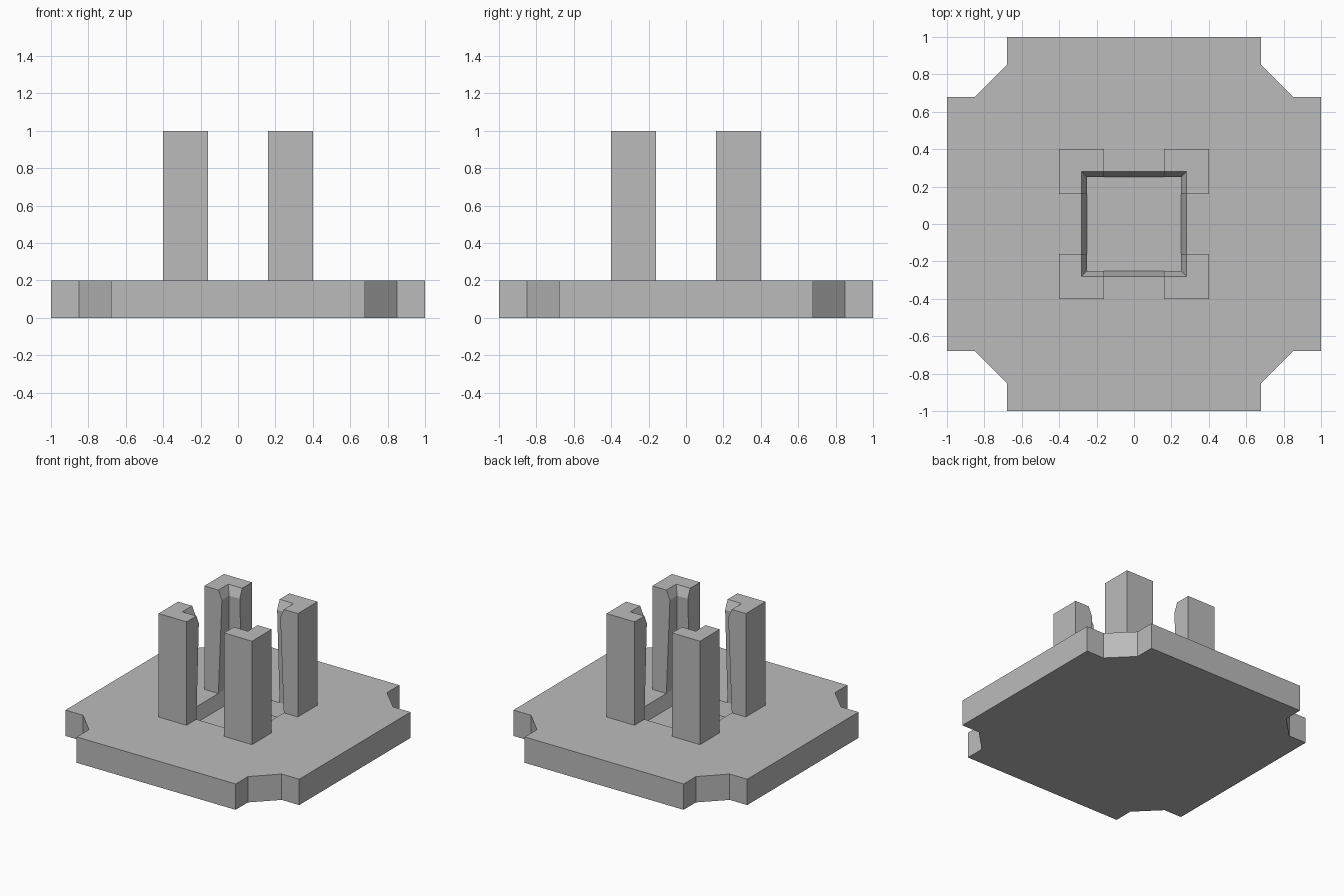
import bpy
import bmesh

cube = bpy.data.objects.get("Cube")
if cube:
    bpy.data.objects.remove(cube, do_unlink=True)

grey = bpy.data.materials.new("plain grey")
grey.use_nodes = True
colour = (0.5, 0.5, 0.5, 1)
grey.diffuse_color = colour
grey.node_tree.nodes["Principled BSDF"].inputs["Base Color"].default_value = colour


def loft(name, sections):
    """Solid through a list of (outline, height) sections."""
    bm = bmesh.new()
    rings = [[bm.verts.new((x, y, z)) for x, y in pts] for pts, z in sections]
    for low, high in zip(rings, rings[1:]):
        for i in range(len(low)):
            j = (i + 1) % len(low)
            bm.faces.new((low[i], low[j], high[j], high[i]))
    bm.faces.new(rings[0][::-1])
    bm.faces.new(rings[-1])
    bmesh.ops.recalc_face_normals(bm, faces=bm.faces)
    mesh = bpy.data.meshes.new(name)
    bm.to_mesh(mesh)
    bm.free()
    mesh.materials.append(grey)
    obj = bpy.data.objects.new(name, mesh)
    bpy.context.collection.objects.link(obj)
    return obj


def square(r):
    return [(-r, -r), (r, -r), (r, r), (-r, r)]


PLATE_TOP, POST_TOP = 0.2, 1.0
OPENING, GRIP = 0.28, 0.25      # half widths of the socket

# Base plate with notched corners
corner = [(1, 0.68), (0.85, 0.68), (0.68, 0.85), (0.68, 1)]
outline = []
for turn in range(4):
    outline += corner
    corner = [(-y, x) for x, y in corner]
plate = loft("base_plate", [(outline, 0), (outline, PLATE_TOP)])

# Shallow tapered pocket in the plate
slope = (OPENING - GRIP) / 0.1
cutter = loft("pocket_cutter", [(square(GRIP), PLATE_TOP - 0.1),
                                (square(OPENING), PLATE_TOP),
                                (square(OPENING), PLATE_TOP + 0.1)])
cutter.hide_render = True
cutter.hide_viewport = True
cut = plate.modifiers.new("pocket", "BOOLEAN")
cut.operation = "DIFFERENCE"
cut.solver = "EXACT"
cut.object = cutter


# Corner posts: L-shaped section whose inner notch narrows, then flares at the top
def post_section(notch, sx, sy):
    inner, outer = 0.16, 0.4
    pts = [(outer, outer), (inner, outer), (inner, notch),
           (notch, notch), (notch, inner), (outer, inner)]
    return [(x * sx, y * sy) for x, y in pts]


for depth, sy in (("front", -1), ("back", 1)):
    for side, sx in (("left", 1), ("right", -1)):
        loft(f"{depth}_{side}_post",
             [(post_section(OPENING, sx, sy), PLATE_TOP),
              (post_section(GRIP, sx, sy), 0.93),
              (post_section(OPENING, sx, sy), POST_TOP)])

# Bake the pocket and drop the cutter
bpy.context.view_layer.update()
baked = bpy.data.meshes.new_from_object(
    plate.evaluated_get(bpy.context.evaluated_depsgraph_get()))
plate.modifiers.clear()
plate.data = baked
bpy.data.objects.remove(cutter, do_unlink=True)
